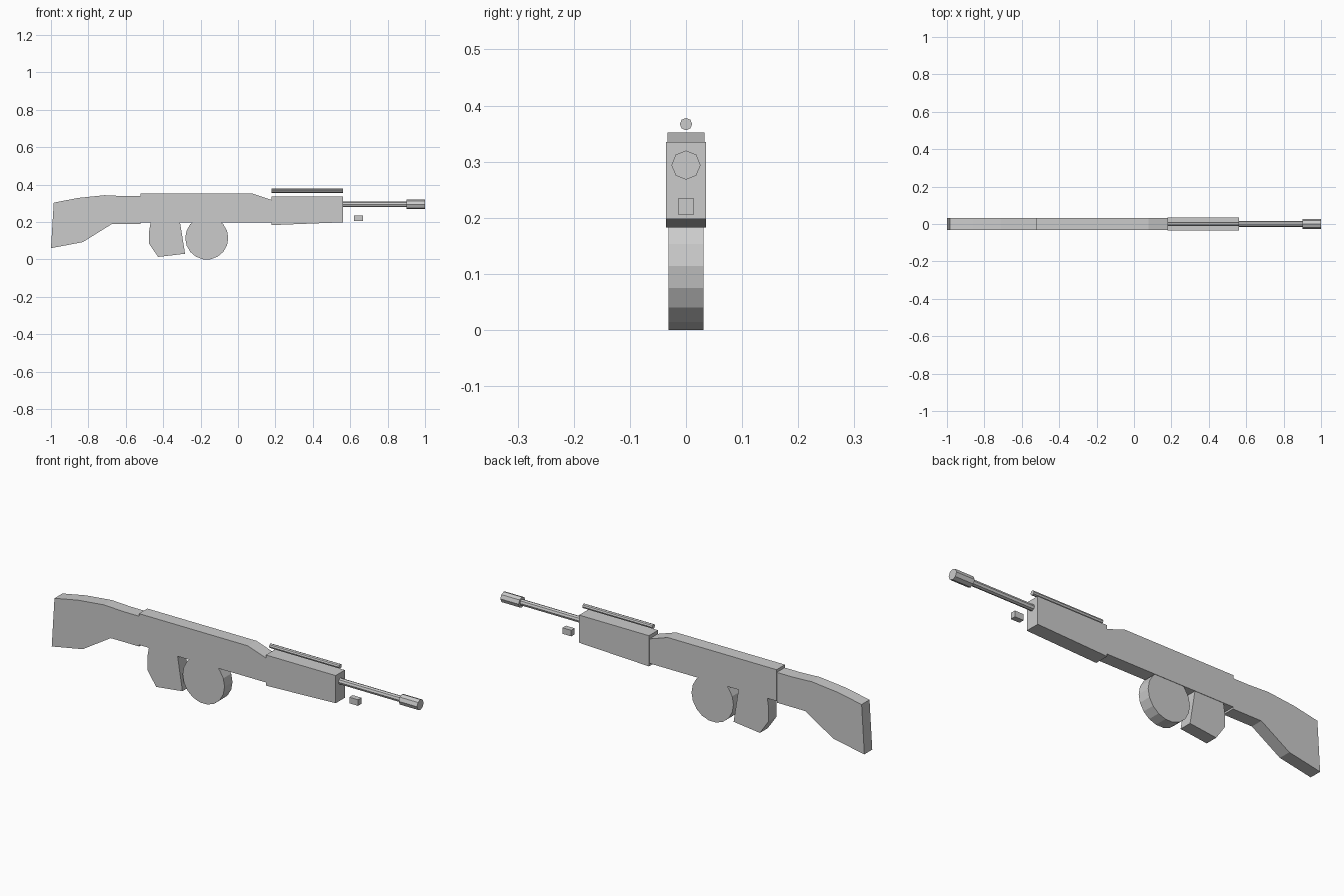
import bpy, bmesh, math
from mathutils import Matrix, Vector

cube = bpy.data.objects.get("Cube")
if cube:
    bpy.data.objects.remove(cube)

# Single grey finish
grey = bpy.data.materials.new("plain_grey")
grey.use_nodes = True
colour = (0.6, 0.6, 0.6, 1)
grey.diffuse_color = colour
grey.node_tree.nodes["Principled BSDF"].inputs["Base Color"].default_value = colour


def finish(name, bm):
    bmesh.ops.recalc_face_normals(bm, faces=bm.faces)
    mesh = bpy.data.meshes.new(name)
    bm.to_mesh(mesh)
    bm.free()
    mesh.materials.append(grey)
    obj = bpy.data.objects.new(name, mesh)
    bpy.context.collection.objects.link(obj)
    return obj


def slab(name, profile, half_width):
    """Side profile (x, z) extruded symmetrically across y."""
    bm = bmesh.new()
    face = bm.faces.new([bm.verts.new((x, -half_width, z)) for x, z in profile])
    new = bmesh.ops.extrude_face_region(bm, geom=[face])["geom"]
    verts = [v for v in new if isinstance(v, bmesh.types.BMVert)]
    bmesh.ops.translate(bm, verts=verts, vec=(0, 2 * half_width, 0))
    return finish(name, bm)


def rod(name, x0, x1, z, radius, sides=8):
    """Faceted cylinder running along x."""
    bm = bmesh.new()
    place = Matrix.Translation(Vector(((x0 + x1) / 2, 0, z))) @ Matrix.Rotation(math.pi / 2, 4, "Y")
    bmesh.ops.create_cone(bm, cap_ends=True, segments=sides, radius1=radius,
                          radius2=radius, depth=x1 - x0, matrix=place)
    return finish(name, bm)


# Shoulder stock
slab("stock", [(-1, 0.06), (-0.985, 0.303), (-0.857, 0.328), (-0.713, 0.343),
               (-0.61, 0.338), (-0.52, 0.338), (-0.52, 0.188),
               (-0.676, 0.188), (-0.83, 0.092)], 0.031)

# Receiver body with sloped front
slab("receiver", [(-0.52, 0.197), (-0.52, 0.352), (0.077, 0.352),
                  (0.178, 0.318), (0.178, 0.197)], 0.033)

# Fore-end, slightly wider and tapering forward
slab("fore_end", [(0.178, 0.183), (0.178, 0.335), (0.561, 0.335), (0.561, 0.198)], 0.036)

# Hand grip
slab("grip", [(-0.465, 0.21), (-0.475, 0.15), (-0.475, 0.083),
              (-0.427, 0.013), (-0.283, 0.03), (-0.312, 0.21)], 0.031)

# Drum magazine
SIDES = 18
ring = [math.tau * i / SIDES for i in range(SIDES)]
slab("drum_magazine", [(-0.167 + 0.115 * math.cos(a), 0.114 + 0.1155 * math.sin(a))
                       for a in ring], 0.031)

# Barrel, muzzle and the thin tube above the fore-end
rod("barrel", 0.55, 0.91, 0.294, 0.015)
rod("muzzle", 0.9, 1.0, 0.294, 0.026)
rod("top_tube", 0.178, 0.561, 0.367, 0.011)

# Small block below the barrel
slab("front_block", [(0.62, 0.205), (0.62, 0.235), (0.668, 0.235), (0.668, 0.205)], 0.0135)
